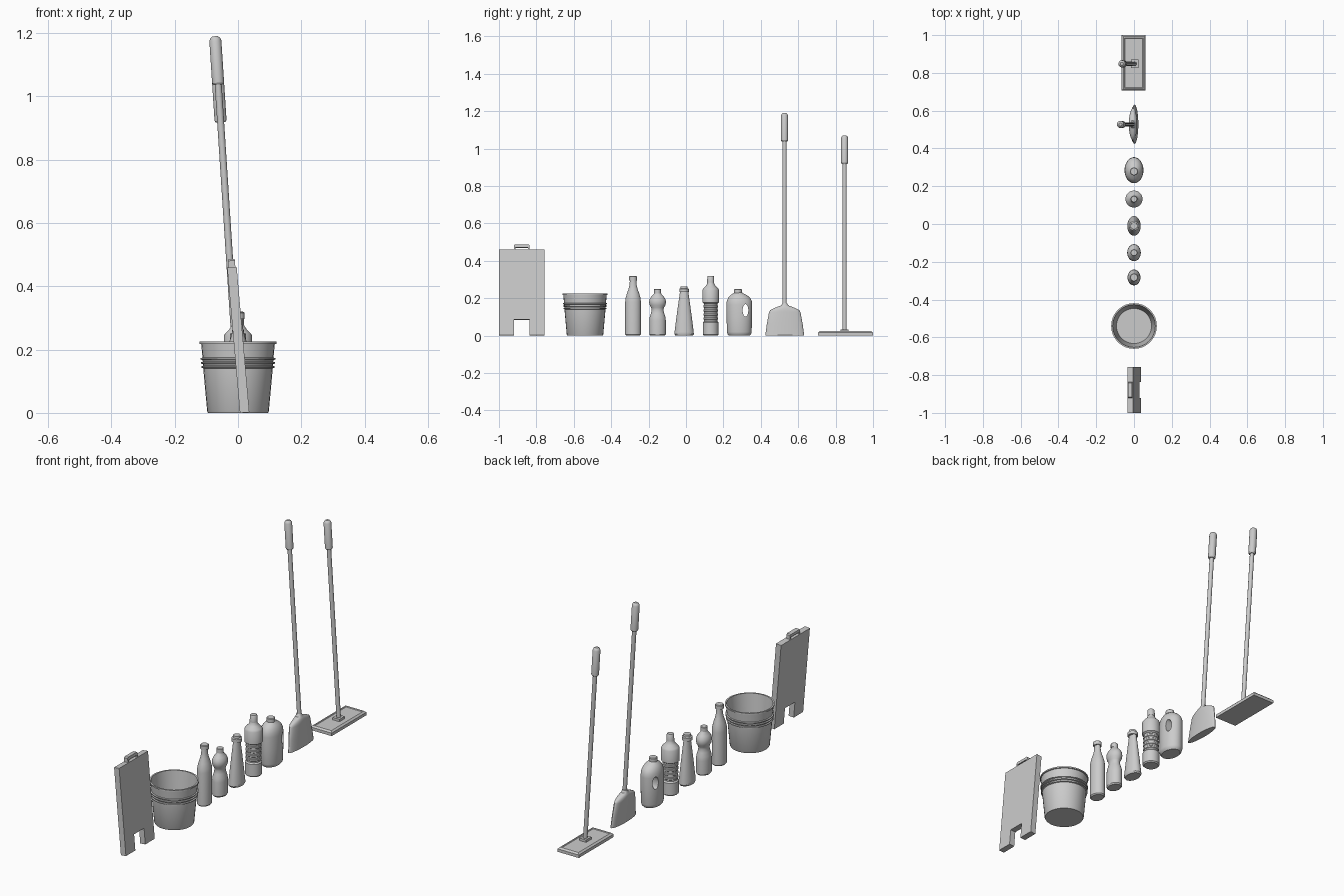
import bpy, bmesh
from math import cos, sin, tau, radians

if "Cube" in bpy.data.objects:
    bpy.data.objects.remove(bpy.data.objects["Cube"])


def finish(name, bm, loc=(0, 0, 0), lean=0.0, smooth=True):
    bmesh.ops.recalc_face_normals(bm, faces=bm.faces)
    me = bpy.data.meshes.new(name)
    bm.to_mesh(me)
    bm.free()
    ob = bpy.data.objects.new(name, me)
    bpy.context.collection.objects.link(ob)
    ob.location = loc
    ob.rotation_euler = (0, -lean, 0)
    bpy.ops.object.select_all(action='DESELECT')
    ob.select_set(True)
    bpy.context.view_layer.objects.active = ob
    if smooth:
        bpy.ops.object.shade_smooth_by_angle(angle=radians(32))
    return ob


def loft(name, rings, loc, lean=0.0, n=32, smooth=True):
    """Stack ellipses: (z, radius_y, radius_x / None = round, y offset)."""
    bm = bmesh.new()
    loops = []
    for r in rings:
        z, ry = r[0], r[1]
        rx = r[2] if len(r) > 2 else ry
        dy = r[3] if len(r) > 3 else 0
        loops.append([bm.verts.new((rx * cos(tau * i / n), dy + ry * sin(tau * i / n), z))
                      for i in range(n)])
    for a, b in zip(loops, loops[1:]):
        for i in range(n):
            j = (i + 1) % n
            bm.faces.new((a[i], a[j], b[j], b[i]))
    bm.faces.new(loops[0])
    bm.faces.new(loops[-1])
    return finish(name, bm, loc, lean, smooth)


def plate(name, outline, thick, loc, lean):
    """Extrude a y-z outline along x."""
    bm = bmesh.new()
    f = bm.faces.new([bm.verts.new((-thick / 2, y, z)) for y, z in outline])
    ext = bmesh.ops.extrude_face_region(bm, geom=[f])
    bmesh.ops.translate(bm, vec=(thick, 0, 0),
                        verts=[v for v in ext['geom'] if isinstance(v, bmesh.types.BMVert)])
    return finish(name, bm, loc, lean, smooth=False)


def oval(profile, k):
    return [(z, r, r * k) for z, r in profile]


# leaning floor sign with notched foot and carry handle
plate("sign_board", [(-.122, 0), (-.042, 0), (-.042, .085), (.042, .085), (.042, 0),
                     (.122, 0), (.122, .461), (-.122, .461)],
      .03, (.021, -.878, .001), radians(5))
plate("sign_handle", [(-.042, .455), (-.034, .455), (-.034, .471), (.034, .471), (.034, .455),
                      (.042, .455), (.042, .482), (.037, .487), (-.037, .487), (-.042, .482)],
      .022, (.021, -.878, .001), radians(5))

# bucket: outer wall with three ridges, rim, inner wall
wall = lambda z: .097 + .0195 * z / .22
outer = [(0, .095), (.004, wall(.004))]
for zc in (.145, .158, .171):
    outer += [(zc - .004, wall(zc)), (zc - .002, wall(zc) + .006),
              (zc + .002, wall(zc) + .006), (zc + .004, wall(zc))]
outer += [(.217, wall(.217)), (.218, .121), (.225, .121), (.225, .113), (.006, .093)]
loft("bucket", outer, (0, -.54, 0))

# tall bottle
loft("tall_bottle", oval([(0, .036), (.006, .042), (.18, .042), (.2, .04), (.225, .033),
                          (.25, .024), (.27, .019), (.296, .017)], .82), (0, -.283, 0))
loft("tall_bottle_cap", [(.296, .021), (.316, .021), (.319, .018)], (0, -.283, 0))

# waisted bottle
loft("waisted_bottle", oval([(0, .038), (.007, .044), (.08, .044), (.1, .042), (.12, .035),
                             (.138, .031), (.15, .034), (.163, .042), (.178, .045),
                             (.193, .043), (.208, .034), (.22, .022), (.228, .018)], .8),
     (0, -.152, 0))
loft("waisted_bottle_cap", [(.226, .018), (.248, .018), (.25, .016)], (0, -.152, 0))

# cone bottle
loft("cone_bottle", oval([(0, .046), (.008, .052), (.02, .051), (.1, .041), (.18, .03),
                          (.235, .022)], .68), (0, -.01, 0))
loft("cone_bottle_cap", [(.233, .026), (.25, .026), (.253, .019), (.264, .018)], (0, -.01, 0))

# ribbed round bottle
rib = [(0, .036), (.006, .042), (.07, .042), (.077, .036)]
for i in range(4):
    z = .084 + i * .022
    rib += [(z, .036), (z + .003, .039), (z + .011, .039), (z + .014, .036)]
rib += [(.172, .036), (.178, .045), (.243, .045), (.252, .04), (.265, .027), (.275, .02),
        (.285, .018)]
loft("ribbed_bottle", rib, (0, .132, 0))
loft("ribbed_bottle_cap", [(.283, .019), (.315, .018), (.32, .015)], (0, .132, 0))

# jug with a grip hole cut through
jug = loft("jug", [(0, .055, .04), (.008, .063, .047), (.02, .066, .05), (.1, .068, .05),
                   (.165, .069, .05), (.185, .067, .048), (.203, .058, .042, -.001),
                   (.216, .045, .034, -.003), (.226, .027, .024, -.005), (.232, .018, .018, -.006)],
           (0, .285, 0), smooth=False)
bpy.ops.mesh.primitive_cylinder_add(vertices=24, radius=.016, depth=.3,
                                    location=(0, .318, .135), rotation=(0, radians(90), 0))
cutter = bpy.context.object
cutter.name = "jug_hole_cutter"
cutter.scale = (2.1, .95, 1)
cutter.hide_render = True
mod = jug.modifiers.new("hole", 'BOOLEAN')
mod.object, mod.operation, mod.solver = cutter, 'DIFFERENCE', 'EXACT'
bpy.ops.object.select_all(action='DESELECT')
jug.select_set(True)
bpy.context.view_layer.objects.active = jug
bpy.ops.object.modifier_apply(modifier=mod.name)
bpy.data.objects.remove(cutter)
bpy.ops.object.shade_smooth_by_angle(angle=radians(32))
loft("jug_cap", [(.228, .021), (.247, .021), (.25, .018)], (0, .278, 0))


# long poles with grips
def pole(name, y, z0, z1, z2):
    base, lean = (.005, y, 0), .065
    loft(name + "_pole", [(z0, .011), (z1 + .01, .011)], base, lean, 16)
    loft(name + "_grip", [(z1, .015), (z1 + .006, .019), (z2 - .014, .019), (z2 - .005, .015),
                          (z2, .008)], base, lean, 20)


# broom
pole("broom", .527, .14, 1.04, 1.193)
loft("broom_head", [(0, .104, .02), (.06, .096, .021), (.125, .084, .022), (.135, .078, .022),
                    (.146, .058, .021), (.154, .038, .019), (.16, .02, .016), (.172, .013, .013)],
     (.003, .528, .001), .065)


# flat mop: slab with chamfered, raised-edge top, and a socket
def box(bm, sx, sy, z0, z1):
    r = bmesh.ops.create_cube(bm, size=1)
    for v in r['verts']:
        v.co = (v.co.x * sx, v.co.y * sy, z0 if v.co.z < 0 else z1)
    return max((f for f in bm.faces if all(v in r['verts'] for v in f.verts)),
               key=lambda f: f.calc_center_median().z)


pole("mop", .848, .02, .92, 1.073)
bm = bmesh.new()
top = box(bm, .126, .294, 0, .016)
for width, rise in ((.012, .008), (.008, 0), (.004, -.003)):
    bmesh.ops.inset_region(bm, faces=[top], thickness=width)
    bmesh.ops.translate(bm, vec=(0, 0, rise), verts=top.verts)
finish("mop_head", bm, (-.002, .853, 0), smooth=False)
bm = bmesh.new()
box(bm, .04, .044, .015, .034)
finish("mop_socket", bm, (.003, .848, 0), smooth=False)
